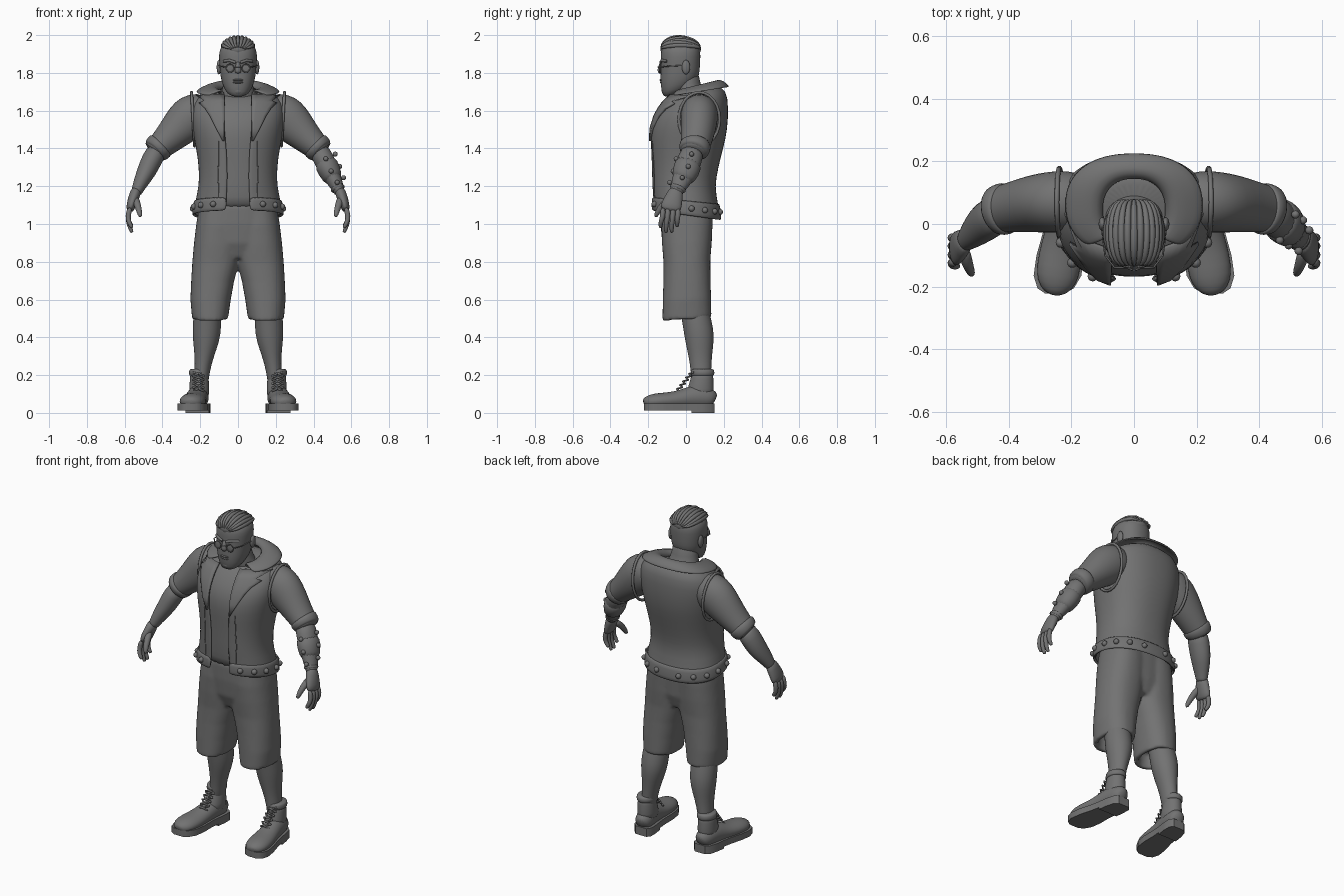
import bpy, bmesh, math
from mathutils import Vector, Matrix
from mathutils.bvhtree import BVHTree

if "Cube" in bpy.data.objects:
    bpy.data.objects.remove(bpy.data.objects["Cube"])

GREY = (0.17, 0.17, 0.17, 1)
grey = bpy.data.materials.new("plain_grey")
grey.use_nodes = True
grey.diffuse_color = GREY
grey.node_tree.nodes["Principled BSDF"].inputs["Base Color"].default_value = GREY


def ring(z, cy, rx, ry, s=0, gap=0, cx=0, p=2.3, n=32):
    """Rounded horizontal section, open by gap at the front, tilted by s."""
    a0 = math.asin((gap / rx) ** (p / 2))
    count = n + 1 if gap else n
    pts = []
    for i in range(count):
        a = a0 + (2 * math.pi - 2 * a0) * i / n
        u, v = math.sin(a), math.cos(a)
        y = cy - ry * math.copysign(abs(v) ** (2 / p), v)
        pts.append(Vector((cx + rx * math.copysign(abs(u) ** (2 / p), u), y, z + s * y)))
    return pts


def shell(bm, rings, closed=True, caps=True):
    rows = [[bm.verts.new(p) for p in r] for r in rings]
    n = len(rows[0])
    for a, b in zip(rows, rows[1:]):
        for i in range(n if closed else n - 1):
            j = (i + 1) % n
            bm.faces.new((a[i], a[j], b[j], b[i]))
    if closed and caps:
        bm.faces.new(rows[0])
        bm.faces.new(rows[-1])


def finish(name, bm, mirror=False, thick=0, sub=1, remesh=0):
    bmesh.ops.recalc_face_normals(bm, faces=bm.faces)
    me = bpy.data.meshes.new(name)
    bm.to_mesh(me)
    bm.free()
    me.shade_smooth()
    if not sub:
        me.set_sharp_from_angle(angle=math.radians(40))
    ob = bpy.data.objects.new(name, me)
    bpy.context.collection.objects.link(ob)
    me.materials.append(grey)
    if mirror:
        ob.modifiers.new("Mirror", 'MIRROR')
    if thick:
        m = ob.modifiers.new("Thickness", 'SOLIDIFY')
        m.thickness, m.offset = thick, 0
    if remesh:
        m = ob.modifiers.new("Blend", 'REMESH')
        m.mode, m.voxel_size, m.use_smooth_shade = 'VOXEL', remesh, True
        m = ob.modifiers.new("Soften", 'SMOOTH')
        m.iterations = 6
    if sub:
        m = ob.modifiers.new("Subdivision", 'SUBSURF')
        m.levels = m.render_levels = sub
    return ob


def loft(name, rings, closed=True, **kw):
    bm = bmesh.new()
    shell(bm, rings, closed)
    return finish(name, bm, **kw)


def tube(name, pts, ref=(0, 1, 0), n=18, mirror=True, grow=0, **kw):
    """Limb through (x, y, z, radius across, radius along ref)."""
    ref, rings = Vector(ref), []
    c = [Vector(p[:3]) for p in pts]
    for i, p in enumerate(pts):
        t = (c[min(i + 1, len(c) - 1)] - c[max(i - 1, 0)]).normalized()
        b = (ref - t * ref.dot(t)).normalized()
        a = t.cross(b)
        rings.append([c[i] + a * math.cos(k * math.tau / n) * (p[3] + grow)
                      + b * math.sin(k * math.tau / n) * (p[4] + grow) for k in range(n)])
    return loft(name, rings, mirror=mirror, **kw)


def blobs(name, places, scale, mirror=True):
    bm = bmesh.new()
    for p in places:
        m = Matrix.Translation(p) @ Matrix.Diagonal((*scale, 1))
        bmesh.ops.create_uvsphere(bm, u_segments=16, v_segments=10, radius=1, matrix=m)
    finish(name, bm, mirror=mirror, sub=0).data.shade_smooth()


def wires(name, lines, r, cyclic=False, mirror=True, taper=False):
    cu = bpy.data.curves.new(name, 'CURVE')
    cu.dimensions, cu.bevel_depth, cu.bevel_resolution = '3D', r, 2
    cu.use_fill_caps = True
    for pts in lines:
        sp = cu.splines.new('POLY')
        sp.points.add(len(pts) - 1)
        sp.use_cyclic_u, sp.use_smooth = cyclic, True
        for i, p in enumerate(pts):
            sp.points[i].co = (*p, 1)
            if taper:
                sp.points[i].radius = 0.35 + 0.65 * math.sin(math.pi * i / (len(pts) - 1))
    ob = bpy.data.objects.new(name, cu)
    bpy.context.collection.objects.link(ob)
    cu.materials.append(grey)
    if mirror:
        ob.modifiers.new("Mirror", 'MIRROR')


def circle(c, u, v, n=24):
    c, u, v = Vector(c), Vector(u), Vector(v)
    return [c + u * math.cos(i * math.tau / n) + v * math.sin(i * math.tau / n) for i in range(n)]


# Shirt and open vest share one torso profile: z, centre y, rx, ry, tilt, opening
TORSO = [(1.05, 0, .228, .172, -.14, .06), (1.13, -.005, .218, .168, -.1, .06),
         (1.2, -.017, .2, .162, -.03, .055), (1.3, -.008, .2, .172, 0, .055),
         (1.4, .002, .215, .188, 0, .06), (1.5, .012, .235, .202, 0, .07),
         (1.6, .03, .248, .188, .1, .075), (1.675, .06, .215, .15, .15, .08),
         (1.69, .045, .12, .105, .3, .08)]
shirt = loft("shirt", [ring(z, cy, rx - .018, ry - .018, s) for z, cy, rx, ry, s, g in TORSO])
loft("vest", [ring(*t) for t in TORSO], closed=False, thick=.014)

# Turned-down collar
loft("collar", [ring(1.685, .045, .1, .1, .3, .07), ring(1.72, .05, .118, .112, .26, .08),
                ring(1.712, .055, .165, .14, .22, .11), ring(1.69, .062, .222, .165, .15, .15)],
     closed=False, thick=.013)

# Lapels and seams lie on the torso surface
bpy.context.view_layer.update()
tree = BVHTree.FromObject(shirt, bpy.context.evaluated_depsgraph_get())


def skin(x, z, off=.03):
    loc, nor, _, _ = tree.ray_cast(Vector((x, -1, z)), Vector((0, 1, 0)))
    if loc is None:
        loc, nor, _, _ = tree.find_nearest(Vector((x, -.05, z)))
    return loc + nor * (off if nor.y < 0 else -off)


edge = [(1.44, .072), (1.5, .105), (1.56, .135), (1.595, .16), (1.625, .185), (1.63, .165), (1.66, .195)]
loft("lapels", [[skin(.068 + (x - .068) * k / 5, z) for k in range(6)] for z, x in edge],
     closed=False, mirror=True, thick=.012, sub=0)
wires("front_seams", [[skin(.095, 1.14 + .03 * i, .025) for i in range(11)]], .003)
wires("armhole_trim", [circle((.238, .07, 1.555), (0, .108, 0), (.008, 0, .142))], .008, True)

# Studded hem band
loft("hem_band", [ring(1.045, 0, .238, .182, -.14, .06), ring(1.085, -.002, .234, .18, -.12, .06),
                  ring(1.125, -.004, .228, .177, -.1, .06)], closed=False, thick=.014)
studs = ring(1.085, -.002, .241, .187, -.12, n=48)
blobs("hem_studs", [studs[i] for i in range(4, 24, 3)], (.016, .016, .016))

# Shorts: two legs and a pelvis blended together
bm = bmesh.new()
LEG = [(.58, .07, .1, .148), (.495, .07, .105, .148), (.495, .095, .13, .148), (.6, .107, .128, .145),
       (.7, .114, .125, .134), (.8, .125, .124, .117), (.9, .127, .132, .106), (1.0, .121, .136, .1),
       (1.1, .11, .13, .095)]
for side in (1, -1):
    shell(bm, [ring(z, .005, rx, ry, .06, cx=side * cx) for z, rx, ry, cx in LEG])
shell(bm, [ring(.82, .005, .12, .1), ring(.9, .002, .2, .128), ring(1.0, 0, .215, .135), ring(1.1, 0, .205, .135)])
finish("shorts", bm, remesh=.01, sub=0)

# Calves
loft("calves", [ring(z, cy, rx, ry, cx=cx, p=2, n=20) for z, cy, rx, ry, cx in (
    (.62, .03, .075, .08, .155), (.52, .05, .073, .077, .162), (.45, .065, .077, .081, .165),
    (.38, .072, .071, .077, .168), (.3, .075, .051, .062, .178), (.22, .08, .04, .054, .19),
    (.12, .08, .04, .05, .2))], mirror=True)

# Boots
FOOT = [(.152, .03, .1), (.13, .05, .13), (.08, .056, .15), (.03, .056, .145), (-.03, .06, .12),
        (-.1, .07, .108), (-.165, .07, .105), (-.205, .052, .09), (-.222, .025, .07)]


def foot_x(y):
    return .2 + (.15 - y) * .14


def slab(name, rows, low, high):
    out = [(foot_x(y) + w + .006, y) for y, w, _ in rows] + [(foot_x(y) - w - .006, y) for y, w, _ in rows[::-1]]
    loft(name, [[Vector((x, y, z)) for x, y in out] for z in (low, high)], mirror=True, sub=0)


tube("boot_feet", [(foot_x(y), y, (h + .02) / 2, (h - .02) / 2, w) for y, w, h in FOOT], ref=(1, 0, 0))
slab("boot_soles", FOOT, .012, .05)
slab("boot_heels", [f for f in FOOT if f[0] > .02], 0, .03)
loft("boot_shafts", [ring(z, cy, rx, ry, cx=.205, p=2, n=24) for z, cy, rx, ry in (
    (.07, .07, .055, .078), (.13, .078, .053, .07), (.18, .085, .05, .06), (.23, .088, .047, .056))], mirror=True)
loft("boot_cuffs", [ring(z, .088, r, r + .008, cx=.205, p=2, n=24) for z, r in (
    (.195, .048), (.198, .055), (.228, .055), (.234, .046))], mirror=True)
laces = []
for i in range(5):
    z, y = .115 + .02 * i, -.04 + .016 * i
    for s in (1, -1):
        laces.append([(.21 - s * .03, y + .004, z), (.21, y - .008, z + .012), (.21 + s * .03, y + .02, z + .02)])
wires("boot_laces", laces, .005)

# Sleeved upper arms, cuffs and forearms
tube("sleeves", [(.14, .075, 1.62, .08, .085), (.215, .072, 1.59, .112, .1), (.26, .07, 1.56, .12, .1),
                 (.32, .065, 1.5, .1, .093), (.38, .055, 1.44, .08, .083), (.435, .045, 1.39, .066, .075),
                 (.45, .04, 1.375, .06, .068)])
CUFF = [(.405, .05, 1.42), (.408, .05, 1.417), (.44, .042, 1.387), (.445, .04, 1.382)]
tube("sleeve_cuffs", [(*p, r, r + .006) for p, r in zip(CUFF, (.07, .081, .075, .062))])
ARM = [(.42, .045, 1.4, .055, .06), (.455, .02, 1.345, .056, .066), (.483, .002, 1.28, .052, .064),
       (.515, -.03, 1.22, .04, .05), (.535, -.05, 1.175, .03, .036), (.54, -.055, 1.16, .028, .036)]
tube("forearms", ARM)

# Studded bracer and wrist strap on the left arm only
tube("bracer", ARM[1:4], mirror=False, grow=.009)
tube("wrist_strap", [(.522, -.037, 1.203, .045, .052), (.535, -.05, 1.172, .038, .045)], mirror=False)
rivets = []
for x, y, z, ra, rb in ARM[1:4]:
    rivets += [(x + .01, y - rb - .006, z), (x + ra + .004, y + .01, z + .025)]
blobs("bracer_studs", rivets, (.013, .013, .013), mirror=False)

# Hands
tube("palms", [(.535, -.05, 1.19, .028, .036), (.548, -.06, 1.15, .03, .045),
               (.566, -.078, 1.1, .026, .057), (.573, -.083, 1.065, .019, .054)])
for name, y, tip in (("index", -.122, .98), ("middle", -.096, .955), ("ring", -.069, .955), ("little", -.043, .985)):
    end = y * 1.1
    tube(name + "_fingers", [(.571, y, 1.09, .015, .015), (.584, y, 1.04, .015, .015),
                             (.578, end, (1.04 + tip) / 2, .013, .013), (.563, end, tip + .005, .011, .011),
                             (.56, end, tip, .007, .007)], n=10)
tube("thumbs", [(.545, -.075, 1.14, .02, .022), (.532, -.125, 1.1, .019, .019), (.522, -.15, 1.065, .015, .015),
                (.516, -.163, 1.035, .01, .01)], ref=(1, 0, 0), n=12)

# Head and neck
loft("neck", [ring(z, cy, rx, ry, p=2) for z, cy, rx, ry in (
    (1.63, .045, .12, .1), (1.69, .025, .09, .075), (1.74, .006, .076, .067), (1.82, 0, .074, .07))])
loft("head", [ring(z, cy, rx, ry, s, p=2.2) for z, cy, rx, ry, s in (
    (1.7, -.07, .042, .045, .3), (1.722, -.052, .072, .076, .22), (1.765, -.036, .09, .101, .06),
    (1.81, -.03, .096, .103, 0), (1.86, -.029, .1, .104, 0), (1.91, -.028, .102, .106, 0),
    (1.94, -.028, .088, .096, 0), (1.96, -.028, .06, .07, 0))])
tube("nose", [(0, -.122, 1.862, .01, .011), (0, -.132, 1.84, .012, .012), (0, -.139, 1.812, .016, .019),
              (0, -.133, 1.797, .012, .017)], ref=(1, 0, 0), n=12, mirror=False)
blobs("ears", [(.101, .0, 1.83)], (.012, .022, .038))
blobs("lips", [(0, -.131, 1.762), (0, -.13, 1.75)], (.028, .009, .006), mirror=False)
blobs("chin", [(0, -.112, 1.705)], (.03, .017, .02), mirror=False)
wires("eyebrows", [[(.012, -.134, 1.855), (.045, -.128, 1.866), (.075, -.1, 1.862)]], .008)

# Round glasses
wires("glasses_rims", [circle((.042, -.139, 1.825), (.021, 0, 0), (0, 0, .021))], .003, True)
blobs("glasses_lenses", [(.042, -.138, 1.825)], (.021, .003, .021))
wires("glasses_arms", [[(0, -.148, 1.832), (.022, -.14, 1.832)],
                       [(.063, -.138, 1.83), (.092, -.1, 1.835), (.103, -.01, 1.84)]], .003)

# Swept-back hair
blobs("hair_cap", [(0, -.028, 1.925)], (.092, .108, .058), mirror=False)
strands = []
for k in range(11):
    f = (k - 5) / 5 * 1.25
    line = []
    for i in range(13):
        t = math.pi * (.04 + .92 * i / 12)
        line.append((.084 * math.sin(f) * math.sin(t) ** .4, -.028 - .104 * math.cos(t),
                     1.926 + .062 * math.cos(f) * math.sin(t) + .004 * (k % 2) * math.sin(t * 2)))
    strands.append(line)
wires("hair_strands", strands, .012, mirror=False, taper=True)
